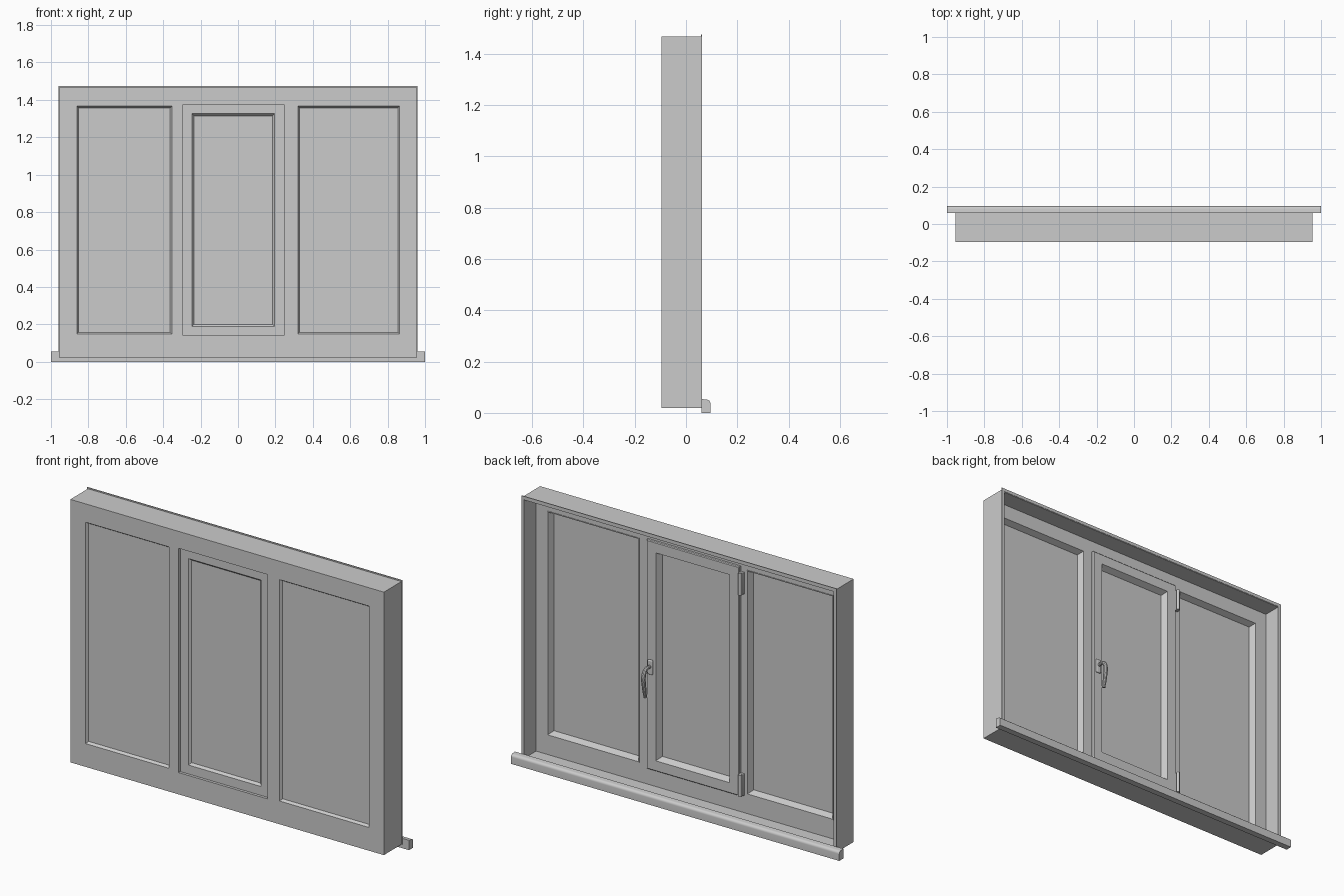
import bpy, bmesh, math

if "Cube" in bpy.data.objects:
    bpy.data.objects.remove(bpy.data.objects["Cube"])


def finish(name, bm, bevel=0.0):
    bmesh.ops.recalc_face_normals(bm, faces=bm.faces)
    me = bpy.data.meshes.new(name)
    bm.to_mesh(me)
    bm.free()
    ob = bpy.data.objects.new(name, me)
    bpy.context.collection.objects.link(ob)
    if bevel:
        m = ob.modifiers.new("Bevel", 'BEVEL')
        m.width, m.segments = bevel, 3
    return ob


def box(name, x, y, z, bevel=0.0):
    """Box from (min, max) ranges."""
    bm = bmesh.new()
    bmesh.ops.create_cube(bm, size=1)
    for v in bm.verts:
        v.co = [r[0] if c < 0 else r[1] for c, r in zip(v.co, (x, y, z))]
    return finish(name, bm, bevel)


def ring(name, x, z, profile):
    """Mitred rectangular frame swept from a closed (inset, y) profile."""
    bm = bmesh.new()
    loops = []
    for i, y in profile:
        corners = ((x[0] + i, z[0] + i), (x[1] - i, z[0] + i),
                   (x[1] - i, z[1] - i), (x[0] + i, z[1] - i))
        loops.append([bm.verts.new((cx, y, cz)) for cx, cz in corners])
    for k, a in enumerate(loops):
        b = loops[(k + 1) % len(loops)]
        for j in range(4):
            n = (j + 1) % 4
            bm.faces.new((a[j], a[n], b[n], b[j]))
    return finish(name, bm)


def extrude_x(name, x, profile):
    """Closed (y, z) profile extruded along x."""
    bm = bmesh.new()
    ends = [[bm.verts.new((cx, y, z)) for y, z in profile] for cx in x]
    bm.faces.new(ends[0])
    bm.faces.new(ends[1])
    n = len(profile)
    for k in range(n):
        m = (k + 1) % n
        bm.faces.new((ends[0][k], ends[0][m], ends[1][m], ends[1][k]))
    return finish(name, bm)


FRONT, BACK = -0.095, -0.04     # depth of the fixed frame
W = 0.955
LOW, HIGH = 0.14, 1.375         # opening heights
openings = [(-0.87, -0.345), (-0.295, 0.245), (0.312, 0.872)]

# Fixed frame: rails, jambs and mullions
fy = (FRONT, BACK)
box("bottom_rail", (-W, W), fy, (0.02, LOW))
box("top_rail", (-W, W), fy, (HIGH, 1.468))
edges = [-W] + [e for o in openings for e in o] + [W]
for k, part in enumerate(("left_jamb", "left_mullion", "right_mullion", "right_jamb")):
    box(part, (edges[2 * k], edges[2 * k + 1]), fy, (LOW, HIGH))

# Glazing beads and panes of the two fixed lights
for side, o in (("left", openings[0]), ("right", openings[2])):
    ring(side + "_glazing_bead", o, (LOW, HIGH),
         [(0, FRONT), (0.008, FRONT), (0.018, -0.08), (0.018, -0.07),
          (0.004, -0.037), (0, -0.037)])
    box(side + "_pane", (o[0] + 0.01, o[1] - 0.01), (-0.081, -0.071),
        (LOW + 0.01, HIGH - 0.01))

# Opening sash, overlapping the frame at the back
sx, sz = (-0.308, 0.258), (0.127, 1.388)
ring("sash", sx, sz,
     [(0.013, -0.08), (0.062, -0.08), (0.074, -0.066), (0.074, -0.056),
      (0.058, -0.023), (0.004, -0.023), (0, -0.027), (0, -0.039), (0.013, -0.039)])
box("sash_pane", (sx[0] + 0.066, sx[1] - 0.066), (-0.067, -0.057),
    (sz[0] + 0.066, sz[1] - 0.066))

# Deep reveal lining behind the frame, with a thin edge flange
ring("reveal_lining", (-W, W), (0.02, 1.468),
     [(0, BACK), (0, 0.06), (0.014, 0.06), (0.014, BACK)])
ring("edge_flange", (-0.96, 0.96), (0.02, 1.475),
     [(0, 0.058), (0, 0.062), (0.018, 0.062), (0.018, 0.058)])

# Inner sill with rounded nose
nose = [(0.08 + 0.015 * math.sin(a), 0.037 + 0.015 * math.cos(a))
        for a in (math.radians(d) for d in range(0, 91, 15))]
sill = extrude_x("sill", (-1, 1), [(0.06, 0.0), (0.06, 0.054)] + nose + [(0.095, 0.0)])

# Hinges: leaf plus knuckle
for part, z in (("lower", (0.13, 0.25)), ("upper", (1.24, 1.36))):
    box(part + "_hinge_leaf", (-0.33, -0.306), (BACK, -0.026), z, 0.003)
    bm = bmesh.new()
    bmesh.ops.create_cone(bm, cap_ends=True, segments=16, radius1=0.009,
                          radius2=0.009, depth=z[1] - z[0])
    bmesh.ops.translate(bm, verts=bm.verts, vec=(-0.317, -0.017, sum(z) / 2))
    finish(part + "_hinge_knuckle", bm)

# Handle: backplate and curved lever
box("handle_plate", (0.215, 0.245), (-0.024, -0.012), (0.655, 0.735), 0.005)
cu = bpy.data.curves.new("handle_lever", 'CURVE')
cu.dimensions = '3D'
cu.bevel_depth, cu.bevel_resolution, cu.use_fill_caps = 0.01, 3, True
cu.resolution_u = 6
sp = cu.splines.new('BEZIER')
pts = [(-0.014, 0.70, 0.9), (0.022, 0.697, 1.0), (0.04, 0.67, 1.15),
       (0.037, 0.61, 1.1), (0.026, 0.545, 0.85)]
sp.bezier_points.add(len(pts) - 1)
for p, (y, z, r) in zip(sp.bezier_points, pts):
    p.co, p.radius = (0.23, y, z), r
    p.handle_left_type = p.handle_right_type = 'AUTO'
lever = bpy.data.objects.new("handle_lever", cu)
bpy.context.collection.objects.link(lever)
bpy.context.view_layer.objects.active = lever
lever.select_set(True)
bpy.ops.object.convert(target='MESH')

# Smooth the round parts
bpy.ops.object.select_all(action='DESELECT')
for ob in bpy.data.objects:
    if ob.name.startswith(("handle", "sill")) or "hinge" in ob.name:
        ob.select_set(True)
bpy.ops.object.shade_smooth_by_angle(angle=math.radians(35))
